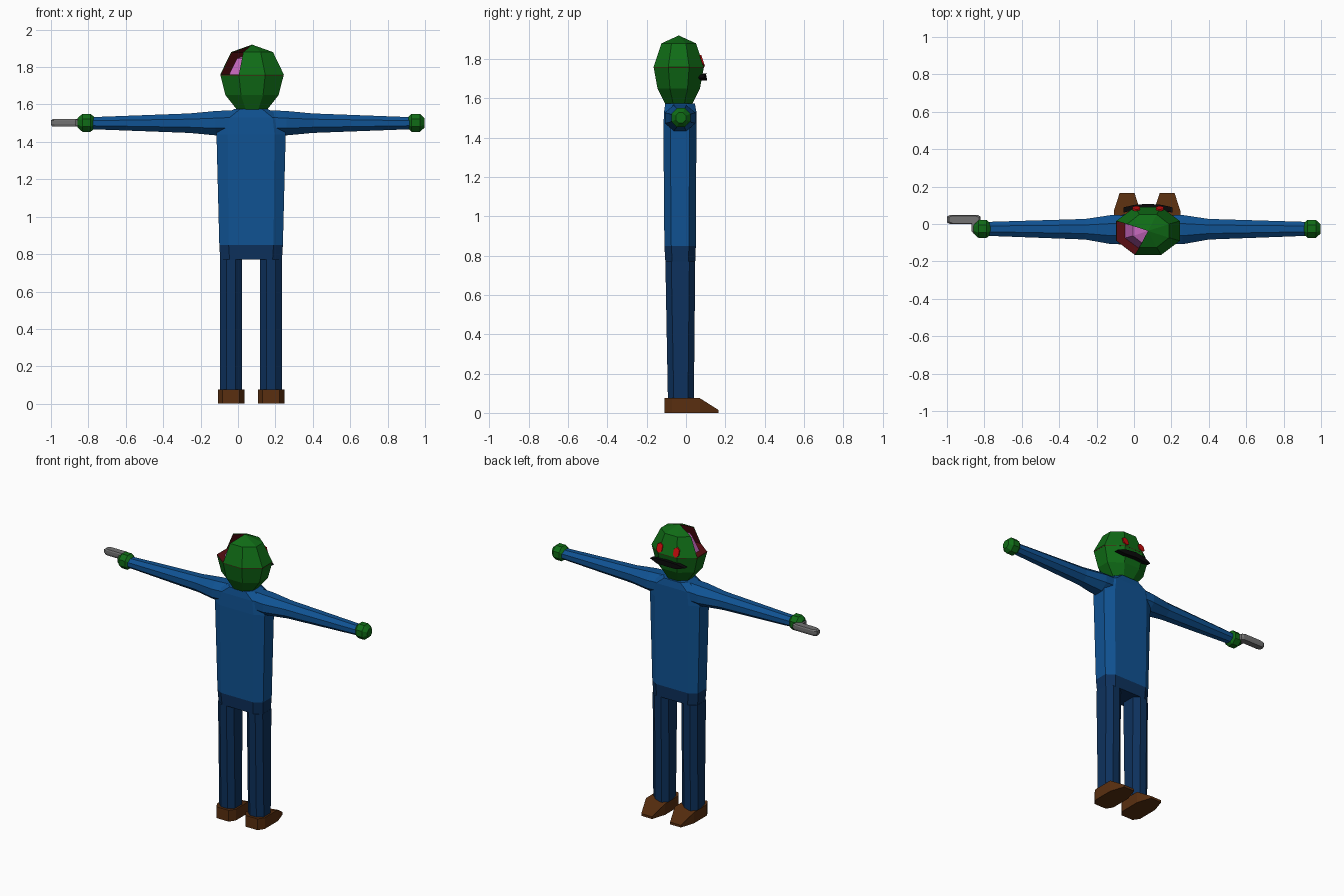
import bpy, bmesh, math
from mathutils import Vector

if "Cube" in bpy.data.objects:
    bpy.data.objects.remove(bpy.data.objects["Cube"])

CX = 0.07   # body centre line
COLORS = {
    "shirt blue": (0.005, 0.085, 0.29), "trouser navy": (0.004, 0.031, 0.11),
    "skin green": (0.005, 0.15, 0.008), "shoe brown": (0.10, 0.028, 0.005),
    "metal grey": (0.17, 0.17, 0.17), "flesh maroon": (0.10, 0.004, 0.006),
    "brain pink": (0.58, 0.14, 0.52), "eye red": (0.6, 0.004, 0.004),
    "mouth black": (0.003, 0.003, 0.003),
}
MATS = {}
for n, c in COLORS.items():
    MATS[n] = bpy.data.materials.new(n)
    MATS[n].diffuse_color = (*c, 1)


def finish(name, bm, mat):
    bmesh.ops.recalc_face_normals(bm, faces=bm.faces)
    me = bpy.data.meshes.new(name)
    bm.to_mesh(me)
    bm.free()
    me.materials.append(MATS[mat])
    ob = bpy.data.objects.new(name, me)
    bpy.context.collection.objects.link(ob)
    return ob


def loft(name, rings, mat, caps=True):
    """Skin a list of equal-length point rings."""
    bm = bmesh.new()
    rows = [[bm.verts.new(p) for p in r] for r in rings]
    n = len(rows[0])
    for a, b in zip(rows, rows[1:]):
        for i in range(n):
            j = (i + 1) % n
            bm.faces.new((a[i], a[j], b[j], b[i]))
    if caps:
        bm.faces.new(rows[0])
        bm.faces.new(rows[-1])
    return finish(name, bm, mat)


def chamfer(x0, x1, y0, y1, cx, cy):
    """Rectangle with cut corners."""
    return [(x0 + cx, y0), (x1 - cx, y0), (x1, y0 + cy), (x1, y1 - cy),
            (x1 - cx, y1), (x0 + cx, y1), (x0, y1 - cy), (x0, y0 + cy)]


def column(name, levels, mat):
    """levels: z, x0, x1, y0, y1, corner x, corner y"""
    return loft(name, [[(x, y, l[0]) for x, y in chamfer(*l[1:])] for l in levels], mat)


def x_tube(name, levels, mat):
    """levels: x, y centre, z centre, y radius, z radius"""
    rings = []
    for x, y, z, ry, rz in levels:
        k = 1 / math.cos(math.pi / 8)
        rings.append([(x, y + ry * k * math.cos(math.radians(22.5 + 45 * i)),
                       z + rz * k * math.sin(math.radians(22.5 + 45 * i))) for i in range(8)])
    return loft(name, rings, mat)


# Torso and hips
column("torso", [
    (0.85, CX - .17, CX + .17, -.11, .05, .05, .035),
    (1.44, CX - .185, CX + .185, -.115, .053, .06, .035),
    (1.53, CX - .175, CX + .175, -.112, .053, .06, .035),
    (1.575, CX - .09, CX + .09, -.105, .045, .03, .035)], "shirt blue")
column("hips", [
    (0.77, CX - .165, CX + .165, -.105, .047, .05, .035),
    (0.85, CX - .17, CX + .17, -.11, .05, .05, .035)], "trouser navy")

for s, side in ((-1, "left"), (1, "right")):
    # Arms and hands
    x = lambda d: CX + s * d
    x_tube("arm_" + side, [
        (x(.08), -.03, 1.505, .075, .065), (x(.19), -.03, 1.50, .078, .065),
        (x(.33), -.028, 1.50, .055, .052), (x(.86), -.026, 1.50, .037, .032)], "shirt blue")
    h = CX + s * .88
    x_tube("hand_" + side, [(h + d, -.026, 1.502, r, r) for d, r in
                            ((-.047, .026), (-.022, .048), (.022, .048), (.047, .026))],
           "skin green")
    # Legs
    lx = CX + s * .107
    column("leg_" + side, [
        (.06, lx - .059, lx + .059, -.092, .04, .035, .03),
        (.77, lx - .059, lx + .059, -.105, .047, .035, .03)], "trouser navy")
    # Shoes with sloping toes
    fx = CX + s * .107
    plan = [(-.045, -.11), (.045, -.11), (.071, -.07), (.071, .07),
            (.04, .165), (-.04, .165), (-.071, .07), (-.071, -.07)]
    loft("shoe_" + side, [
        [(fx + a, b, 0) for a, b in plan],
        [(fx + a, b, .015 if b > .1 else .075) for a, b in plan]], "shoe brown")

# Head: faceted skull with the upper side sector open
HC = Vector((.075, -.037, 1.76))
LEVELS = [(1.565, .075, .065), (1.65, .142, .108), (1.76, .170, .128),
          (1.88, .112, .088)]
OPEN = (3, 4)


def ring(z, rx, ry, k=1.0):
    f = k / math.cos(math.pi / 8)
    return [HC + Vector((rx * f * math.cos(math.radians(22.5 + 45 * i)),
                         ry * f * math.sin(math.radians(22.5 + 45 * i)),
                         (z - HC.z) * k)) for i in range(8)]


def dome(name, levels, k, skip, mat, cap):
    bm = bmesh.new()
    rows = [[bm.verts.new(p) for p in ring(*l, k)] for l in levels]
    top = bm.verts.new(HC + Vector((0, 0, .16 * k)))
    for (a, b), l in zip(zip(rows, rows[1:]), levels):
        for i in range(8):
            if l[0] < 1.75 or i not in skip:
                j = (i + 1) % 8
                bm.faces.new((a[i], a[j], b[j], b[i]))
    for i in range(8):
        if i not in skip:
            bm.faces.new((rows[-1][i], rows[-1][(i + 1) % 8], top))
    if cap:
        bm.faces.new(rows[0])
    bmesh.ops.delete(bm, geom=[v for v in bm.verts if not v.link_faces], context='VERTS')
    return finish(name, bm, mat)


dome("head", LEVELS, 1.0, OPEN, "skin green", True)
dome("skull_lining", LEVELS[2:], 0.975, OPEN, "flesh maroon", False)
dome("brain", LEVELS[2:], 0.72, (), "brain pink", True)
rim = ring(1.76, .170, .128, .995)
loft("skull_rim", [[p - Vector((0, 0, .006)) for p in rim], rim], "flesh maroon")


# Face plates on the +y side
def plate(name, pts, y0, y1, mat, lean=0.0):
    zc = sum(p[1] for p in pts) / len(pts)
    loft(name, [[(x, y - lean * (z - zc), z) for x, z in pts] for y in (y0, y1)], mat)


for s, side in ((-1, "left"), (1, "right")):
    ex = .075 + s * .062
    plate("eye_" + side, [(ex - .02, 1.775), (ex, 1.762), (ex + .02, 1.775),
                          (ex + .02, 1.81), (ex, 1.822), (ex - .02, 1.81)],
          .078, .087, "eye red", .33)

# Mouth: a curved dark crescent with pointed ends
low = [(-.13, 1.705), (-.07, 1.69), (0, 1.692), (.07, 1.69), (.13, 1.705)]
high = [(.075, 1.722), (0, 1.727), (-.075, 1.722)]
shape = [(HC.x + a, b) for a, b in low + high]
loft("mouth", [[(x, y - 1.1 * (x - HC.x) ** 2, z) for x, z in shape]
               for y in (.08, .108)], "mouth black")

# Pistol held flat in the left hand
column("pistol_barrel", [
    (1.482, -.995, -.825, .004, .044, .02, .008),
    (1.495, -1.0, -.82, 0, .048, .015, .008),
    (1.515, -1.0, -.82, 0, .048, .015, .008),
    (1.523, -.99, -.83, .004, .044, .02, .008)], "metal grey")
column("pistol_grip", [
    (1.485, -.868, -.825, -.05, .01, .01, .01),
    (1.52, -.868, -.825, -.05, .01, .01, .01)], "metal grey")

for m in bpy.data.materials:
    if m.users and not m.is_grease_pencil:
        m.use_nodes = True
        m.node_tree.nodes["Principled BSDF"].inputs["Base Color"].default_value = m.diffuse_color
